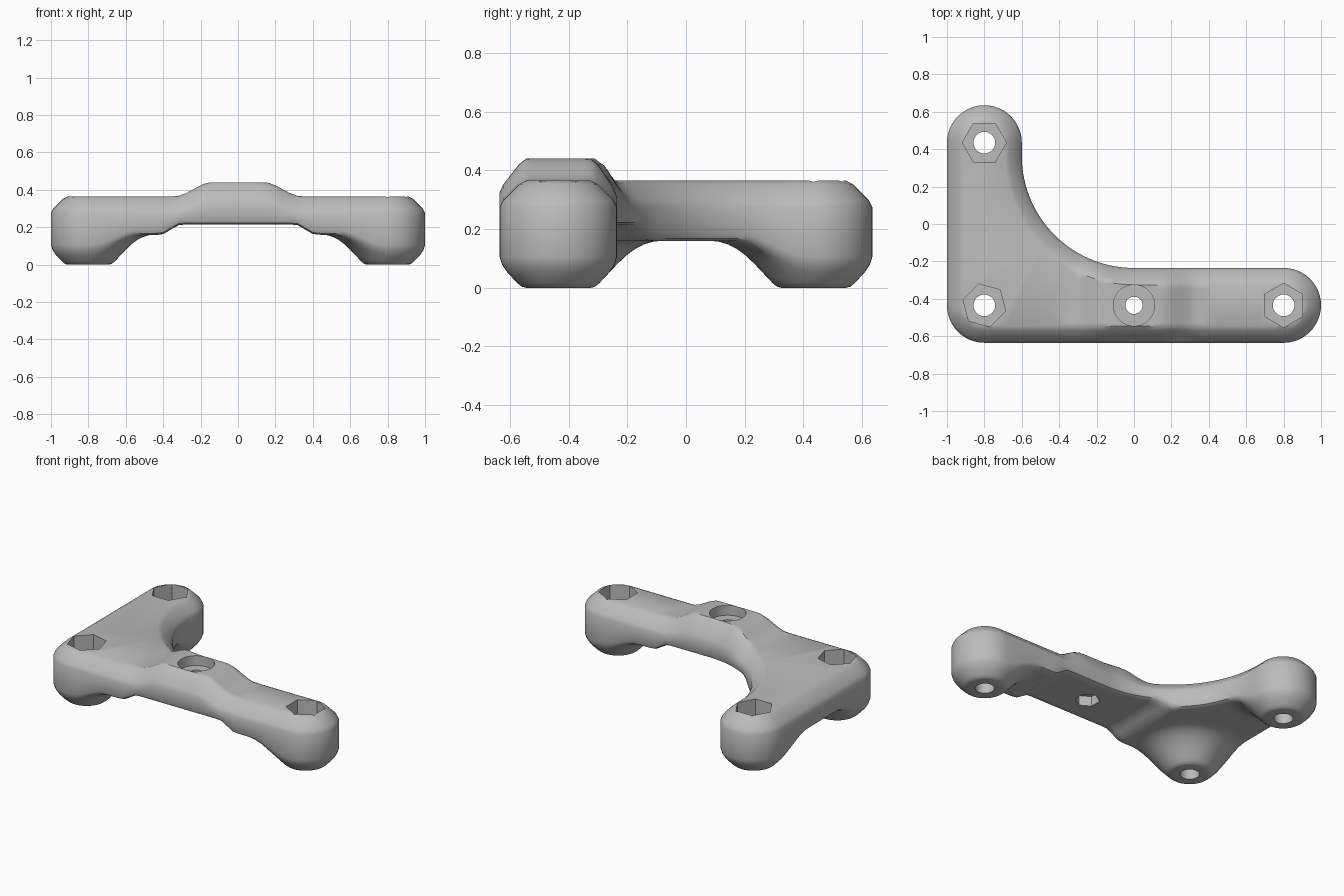
import bpy, bmesh
from math import sin, cos, radians, hypot
from mathutils import Vector
from mathutils.geometry import delaunay_2d_cdt

if "Cube" in bpy.data.objects:
    bpy.data.objects.remove(bpy.data.objects["Cube"])

PX, PY = 0.8, 0.435            # foot centres
FEET = [(-PX, -PY), (PX, -PY), (-PX, PY)]
END_R, INNER_R = 0.2, 0.6      # rounded ends and concave inner curve

grey = bpy.data.materials.new("plain_grey")
grey.use_nodes = True
colour = (0.5, 0.5, 0.5, 1)
grey.diffuse_color = colour
grey.node_tree.nodes["Principled BSDF"].inputs["Base Color"].default_value = colour


def smooth(t):
    t = min(1, max(0, t))
    return t * t * (3 - 2 * t)


def arc(cx, cy, r, a, b, steps):
    angles = [radians(a + (b - a) * i / steps) for i in range(steps + 1)]
    return [Vector((cx + r * cos(t), cy + r * sin(t))) for t in angles]


def outline(inset):
    """L-shaped outline moved inwards, always with the same point count."""
    r = END_R - inset
    arcs = [arc(-PX, -PY, r, 180, 270, 12),
            arc(PX, -PY, r, 270, 450, 24),
            arc(0, 0.365, INNER_R + inset, 270, 180, 30),
            arc(-PX, PY, r, 0, 180, 24)]
    cuts = [40, 20, 2, 22]
    points = []
    for i, part in enumerate(arcs):
        end = arcs[(i + 1) % 4][0]
        points += part
        points += [part[-1].lerp(end, k / cuts[i]) for k in range(1, cuts[i])]
    return points


# Height rules for the two faces of the bracket
def top_z(p, inset, drop):
    bump = smooth((0.34 - abs(p.x)) / 0.2) * (1 - smooth((p.y + 0.28) / 0.12))
    return 0.365 - drop + bump * (0.05 + 0.025 * min(1, inset / 0.09))


def bottom_z(p, inset, lift):
    z = 0.16 + 0.055 * smooth((0.42 - abs(p.x)) / 0.12)
    for cx, cy in FEET:
        r = hypot(p.x - cx, p.y - cy)
        if r < 0.11:
            foot = 0
        elif r < 0.14:
            foot = (r - 0.11) ** 2 * 17.8
        elif r < 0.2:
            foot = (r - 0.125) * 1.067
        elif r < 0.35:
            foot = 0.16 - 0.08 * ((0.35 - r) / 0.15) ** 2
        else:
            continue
        z = min(z, foot)
    return z + lift


def fill(bm, ring, extra, height, inset):
    """Triangulate the inside of a ring through extra points."""
    n = len(ring)
    keep = [p for p in extra if min((p - q).length for q in ring) > 0.015]
    edges = [(i, (i + 1) % n) for i in range(n)]
    pts, _, tris, *_ = delaunay_2d_cdt(ring + keep, edges, [], 1, 1e-6)
    verts = [bm.verts.new((p.x, p.y, height(p, inset, 0))) for p in pts]
    for t in tris:
        bm.faces.new([verts[i] for i in t])
    for v in verts:
        if not v.link_faces:
            bm.verts.remove(v)


def bridge(bm, a, b):
    n = len(a)
    for i in range(n):
        j = (i + 1) % n
        bm.faces.new([a[i], a[j], b[j], b[i]])


def grid(step):
    return [Vector((-1 + step * i, -0.62 + step * j))
            for i in range(int(2 / step)) for j in range(int(1.3 / step))]


# Bracket body: rings of the outline from the bottom up to the top
bm = bmesh.new()
bottom_rings = [(0.025, 0), (0.008, 0.008), (0, 0.025)]
top_rings = [(0, 0.09), (0.012, 0.066), (0.066, 0.012), (0.09, 0)]
loops = []
for rings, height in ((bottom_rings, bottom_z), (top_rings, top_z)):
    for inset, offset in rings:
        loops.append([bm.verts.new((p.x, p.y, height(p, inset, offset)))
                      for p in outline(inset)])
for lower, upper in zip(loops, loops[1:]):
    bridge(bm, lower, upper)

foot_points = [p for cx, cy in FEET
               for r in (0.07, 0.11, 0.125, 0.14, 0.16, 0.2, 0.23, 0.26, 0.29, 0.32, 0.35)
               for p in arc(cx, cy, r, 0, 352.5, 47)]
flat_points = [p for p in grid(0.04)
               if all(hypot(p.x - x, p.y - y) > 0.37 for x, y in FEET)]
fill(bm, outline(0.025), foot_points + flat_points, bottom_z, 0.025)
fill(bm, outline(0.09), [p for p in grid(0.03) if abs(p.x) < 0.4], top_z, 0.09)
bmesh.ops.remove_doubles(bm, verts=bm.verts[:], dist=1e-4)
bmesh.ops.recalc_face_normals(bm, faces=bm.faces[:])
mesh = bpy.data.meshes.new("bracket")
bm.to_mesh(mesh)
bm.free()
mesh.materials.append(grey)
bracket = bpy.data.objects.new("bracket", mesh)
bpy.context.collection.objects.link(bracket)


def cut(x, y, radius, low, high, sides, turn=0):
    """Cut a round or six-sided hole, then remove its cutter."""
    bpy.ops.mesh.primitive_cylinder_add(
        vertices=sides, radius=radius, depth=high - low,
        location=(x, y, (low + high) / 2), rotation=(0, 0, radians(turn)))
    cutter = bpy.context.object
    cutter.name = "hole_cutter"
    cutter.hide_render = True
    cutter.data.materials.append(grey)
    bpy.context.view_layer.objects.active = bracket
    mod = bracket.modifiers.new("hole", "BOOLEAN")
    mod.operation, mod.solver, mod.object = "DIFFERENCE", "EXACT", cutter
    bpy.ops.object.modifier_apply(modifier=mod.name)
    bpy.data.objects.remove(cutter)


# Nut pockets and bolt holes through the feet
for (x, y), turn in zip(FEET, (15, 0, 30)):
    cut(x, y, 0.118, 0.13, 0.6, 6, turn)
    cut(x, y, 0.058, -0.1, 0.2, 32)

# Round recess, bolt hole and lower nut pocket in the raised middle
cut(0, -PY, 0.11, 0.375, 0.6, 48)
cut(0, -PY, 0.046, 0.1, 0.4, 32)
cut(0, -PY, 0.075, 0.1, 0.28, 6)

bpy.ops.object.select_all(action="DESELECT")
bracket.select_set(True)
bpy.context.view_layer.objects.active = bracket
bpy.ops.object.shade_smooth_by_angle(angle=radians(35))
